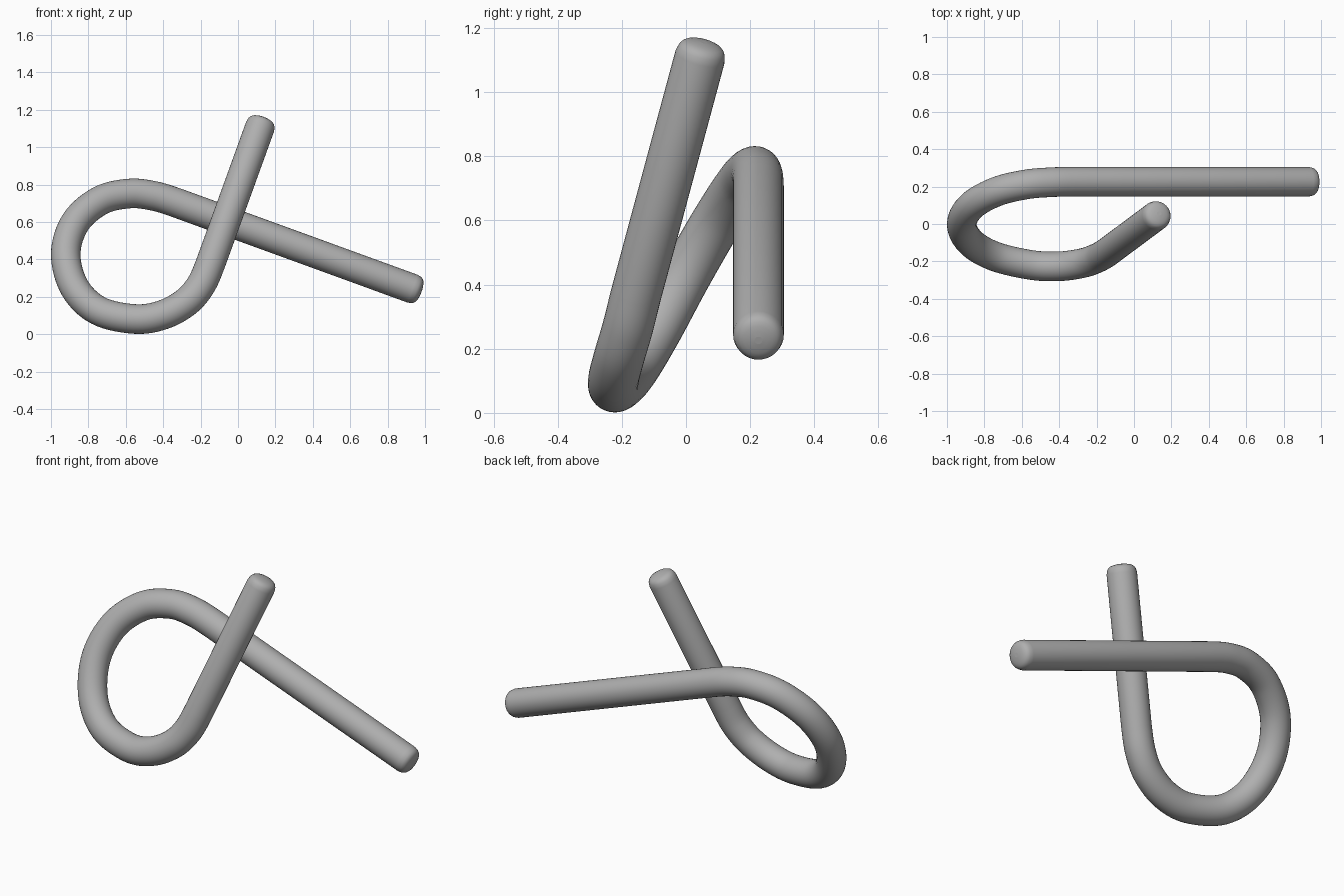
import bpy
from mathutils import Vector

if "Cube" in bpy.data.objects:
    bpy.data.objects.remove(bpy.data.objects["Cube"])

R = 0.079

# Centre line of the bend, from the low straight leg round to the raised leg
leg_a_end = Vector((0.981, 0.226, 0.226))
leg_b_end = Vector((0.135, 0.056, 1.156))
bend = [Vector(p) for p in (
    (-0.20, 0.226, 0.656), (-0.33, 0.226, 0.703), (-0.45, 0.223, 0.739),
    (-0.58, 0.211, 0.752), (-0.735, 0.173, 0.715), (-0.868, 0.098, 0.60),
    (-0.921, 0.0, 0.43), (-0.873, -0.098, 0.248), (-0.745, -0.173, 0.125),
    (-0.55, -0.219, 0.081), (-0.40, -0.226, 0.104), (-0.275, -0.209, 0.173),
    (-0.197, -0.182, 0.265), (-0.146, -0.153, 0.38), (-0.106, -0.123, 0.49))]


def smooth_path(pts, steps=8):
    """Catmull-Rom samples between the second and second-last points."""
    out = []
    for i in range(1, len(pts) - 2):
        a, b, c, d = pts[i - 1:i + 3]
        for k in range(steps):
            t = k / steps
            out.append(0.5 * (2 * b + (c - a) * t + (2 * a - 5 * b + 4 * c - d) * t * t
                              + (3 * b - a - 3 * c + d) * t ** 3))
    out.append(pts[-2])
    return out


def rounded_end(tip, toward):
    """Points and radii that ease the tube into a softly domed tip."""
    d = (toward - tip).normalized()
    prof = ((0, 0.012), (0.0015, 0.028), (0.005, 0.045), (0.010, 0.058),
            (0.017, 0.067), (0.028, 0.074), (0.05, R))
    return [(tip + d * s, r) for s, r in prof]


mid = smooth_path(bend)
path = rounded_end(leg_a_end, mid[0])
path += [(p, R) for p in mid]
path += reversed(rounded_end(leg_b_end, mid[-1]))

# Bent rod
cu = bpy.data.curves.new("bent_rod", 'CURVE')
cu.dimensions = '3D'
cu.bevel_depth = 1.0
cu.bevel_resolution = 14
cu.use_fill_caps = True
sp = cu.splines.new('POLY')
sp.points.add(len(path) - 1)
for pt, (co, r) in zip(sp.points, path):
    pt.co = (*co, 1)
    pt.radius = r
rod = bpy.data.objects.new("bent_rod", cu)
bpy.context.collection.objects.link(rod)
bpy.context.view_layer.objects.active = rod
rod.select_set(True)
bpy.ops.object.convert(target='MESH')
bpy.ops.object.shade_smooth()

# Dark grey rod colour
grey = bpy.data.materials.new("dark_grey")
grey.diffuse_color = (0.43, 0.43, 0.43, 1)
grey.use_nodes = True
grey.node_tree.nodes["Principled BSDF"].inputs["Base Color"].default_value = grey.diffuse_color
rod = bpy.context.object
rod.data.materials.clear()
rod.data.materials.append(grey)
